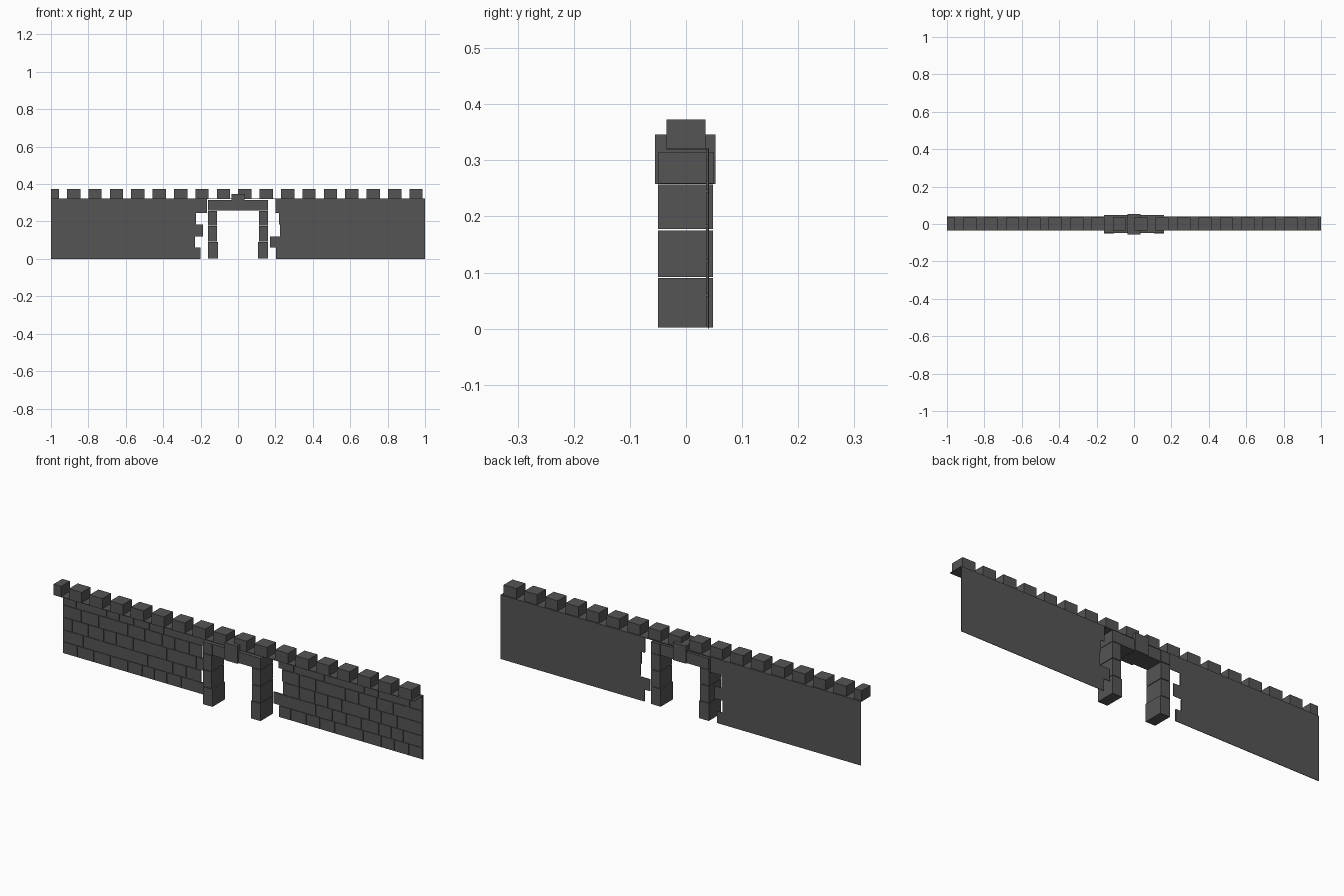
import bpy, bmesh, random

if "Cube" in bpy.data.objects:
    bpy.data.objects.remove(bpy.data.objects["Cube"])
random.seed(4)


def material(name, rgb):
    m = bpy.data.materials.new(name)
    m.use_nodes = True
    m.diffuse_color = (*rgb, 1)
    m.node_tree.nodes["Principled BSDF"].inputs["Base Color"].default_value = (*rgb, 1)
    return m


stone = material("stone grey", (0.09, 0.09, 0.092))


def add_box(bm, x0, x1, y0, y1, z0, z1):
    v = [bm.verts.new((x, y, z)) for x in (x0, x1) for y in (y0, y1) for z in (z0, z1)]
    for f in ((0, 1, 3, 2), (4, 6, 7, 5), (0, 4, 5, 1), (2, 3, 7, 6), (0, 2, 6, 4), (1, 5, 7, 3)):
        bm.faces.new([v[i] for i in f])


def finish(bm, name):
    bmesh.ops.recalc_face_normals(bm, faces=bm.faces)
    me = bpy.data.meshes.new(name)
    bm.to_mesh(me)
    bm.free()
    me.materials.append(stone)
    ob = bpy.data.objects.new(name, me)
    bpy.context.collection.objects.link(ob)
    return ob


# Wall panels: a thin stepped backing sheet with courses of raised bricks
COURSES = (0, 0.06, 0.12, 0.183, 0.245, 0.322)
FRONT, MID, BACK = 0.036, 0.039, 0.041
JOINT = 0.004


def wall(name, side, inner):
    bm = bmesh.new()
    outline = [(1, COURSES[-1]), (1, 0)]
    for i, x in enumerate(inner):
        outline += [(x, COURSES[i]), (x, COURSES[i + 1])]
    face = bm.faces.new([bm.verts.new((side * x, MID, z)) for x, z in outline])
    ext = bmesh.ops.extrude_face_region(bm, geom=[face])["geom"]
    for v in ext:
        if isinstance(v, bmesh.types.BMVert):
            v.co.y = BACK
    if not face.is_valid or len(bm.faces) == len(outline) + 1:
        bm.faces.new([v for v in bm.verts if v.co.y == MID])
    finish(bm, name + "_backing")

    bm = bmesh.new()
    for i, x in enumerate(inner):
        z0, z1 = COURSES[i] + JOINT / 2, COURSES[i + 1] - JOINT / 2
        while x < 0.999:
            end = x + random.uniform(0.065, 0.1)
            if end > 0.95:
                end = 1
            a, b = sorted((side * x, side * (end - JOINT)))
            add_box(bm, a, b, FRONT, MID, z0, z1)
            x = end
    finish(bm, name + "_bricks")


wall("right_wall", -1, (0.2, 0.23, 0.187, 0.225, 0.166))
wall("left_wall", 1, (0.203, 0.171, 0.225, 0.22, 0.2))

# Walkway along the top
bm = bmesh.new()
add_box(bm, -1, 1, -0.035, BACK, 0.319, 0.322)
finish(bm, "walkway")

# Battlements
bm = bmesh.new()
for k in range(-1, 17):
    x = -0.914 + 0.1144 * k
    add_box(bm, max(x, -1), x + 0.071, -0.035, 0.035, 0.32, 0.373)
finish(bm, "battlements")

# Gate pillars of three stacked blocks
for side, name in ((-1, "right_pillar"), (1, "left_pillar")):
    bm = bmesh.new()
    for z0, z1, x in ((0.002, 0.09, 0.107), (0.092, 0.175, 0.112), (0.178, 0.257, 0.112)):
        a, b = sorted((side * x, side * 0.16))
        add_box(bm, a, b, -0.05, 0.048, z0, z1)
    finish(bm, name)

# Lintel blocks and keystone
bm = bmesh.new()
for s in (-1, 1):
    for x0, x1, d in ((0.11, 0.16, 0.049), (0.035, 0.11, 0.047)):
        a, b = sorted((s * x0, s * x1))
        add_box(bm, a, b, -d, d, 0.259, 0.315)
finish(bm, "lintel")
bm = bmesh.new()
add_box(bm, -0.036, 0.036, -0.055, 0.053, 0.258, 0.346)
finish(bm, "keystone")
